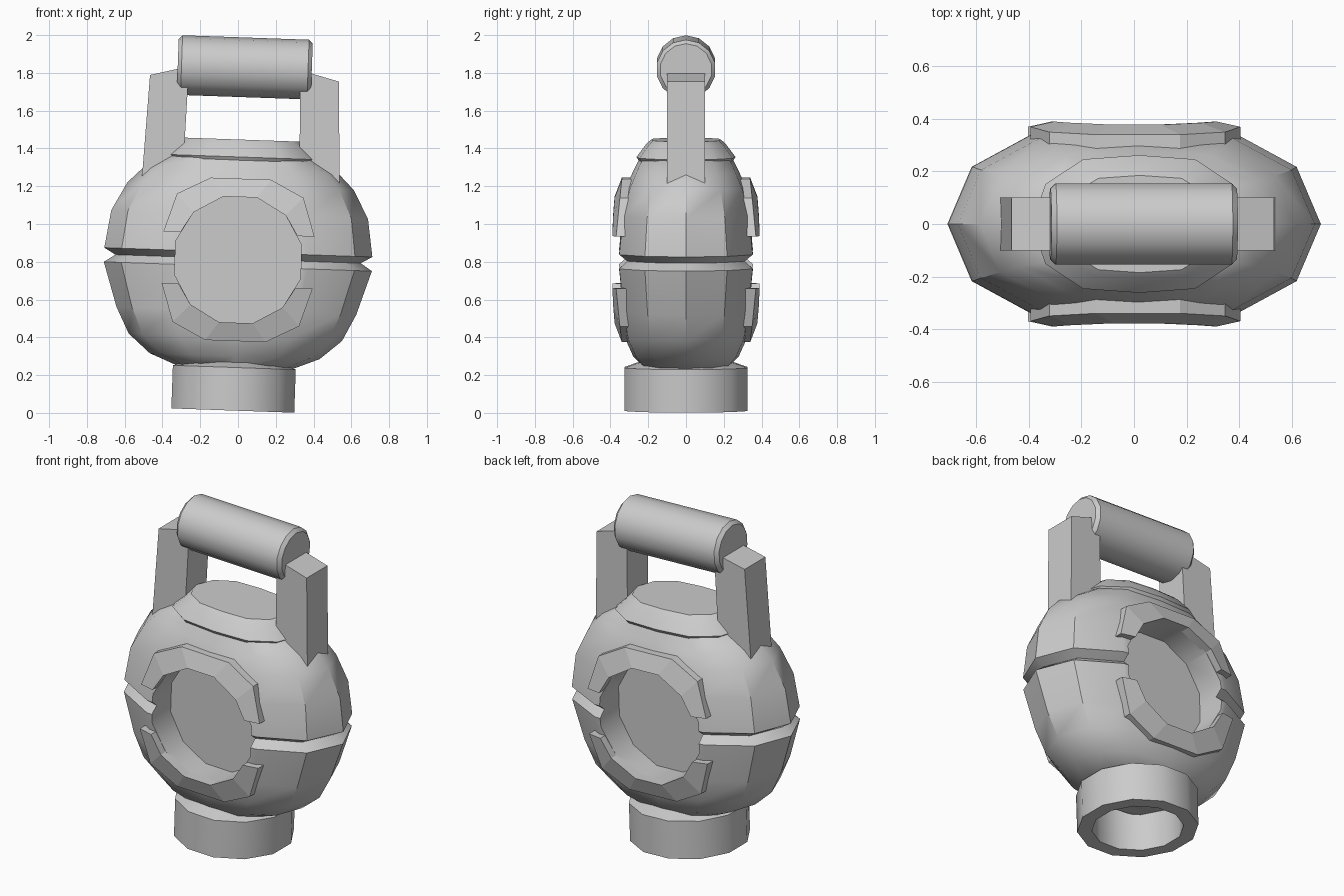
import bpy
import bmesh
from math import cos, sin, pi, radians
from mathutils import Matrix, Vector

if "Cube" in bpy.data.objects:
    bpy.data.objects.remove(bpy.data.objects["Cube"])

GREY = (0.6, 0.6, 0.6, 1)
mat = bpy.data.materials.new("plain grey")
mat.use_nodes = True
mat.diffuse_color = GREY
mat.node_tree.nodes["Principled BSDF"].inputs["Base Color"].default_value = GREY

# The whole model leans slightly to one side
PIVOT = Vector((0, 0, 0.8))
LEAN = Matrix.Translation(PIVOT) @ Matrix.Rotation(radians(2), 4, 'Y') @ Matrix.Translation(-PIVOT)
HOLE_Z, HOLE_R = 0.81, 0.345


def loft(name, rings, closed=False):
    """Skin a list of equal point rings; cap the ends or join last to first."""
    bm = bmesh.new()
    loops = [[bm.verts.new(p) for p in ring] for ring in rings]
    n = len(loops[0])
    pairs = list(zip(loops, loops[1:]))
    if closed:
        pairs.append((loops[-1], loops[0]))
    for a, b in pairs:
        for i in range(n):
            j = (i + 1) % n
            bm.faces.new((a[i], a[j], b[j], b[i]))
    if not closed:
        bm.faces.new(loops[0])
        bm.faces.new(loops[-1])
    bmesh.ops.recalc_face_normals(bm, faces=bm.faces)
    bm.transform(LEAN)
    mesh = bpy.data.meshes.new(name)
    bm.to_mesh(mesh)
    bm.free()
    mesh.materials.append(mat)
    obj = bpy.data.objects.new(name, mesh)
    bpy.context.collection.objects.link(obj)
    return obj


def activate(obj):
    bpy.ops.object.select_all(action='DESELECT')
    obj.select_set(True)
    bpy.context.view_layer.objects.active = obj


def smooth(obj, angle=35):
    activate(obj)
    bpy.ops.object.shade_smooth_by_angle(angle=radians(angle))


def circle(n, r, turn=0.0):
    return [(r * cos(2 * pi * i / n + turn), r * sin(2 * pi * i / n + turn)) for i in range(n)]


# Flattened twelve-sided plan shared by the body and the cap
quarter = [(1, 0), (0.87, 0.58), (0.52, 0.94), (0, 1)]
half = quarter + [(-x, y) for x, y in quarter[-2::-1]]
plan = half + [(x, -y) for x, y in half[-2:0:-1]]


def plan_rings(profile):
    return [[(x * a, y * b, z) for x, y in plan] for z, a, b in profile]


# Body with a V groove round the middle
body = loft("body", plan_rings([
    (0.235, 0.29, 0.22), (0.30, 0.45, 0.28), (0.40, 0.565, 0.325), (0.54, 0.635, 0.35),
    (0.775, 0.71, 0.375), (0.815, 0.65, 0.33), (0.85, 0.71, 0.375),
    (1.05, 0.68, 0.355), (1.20, 0.60, 0.315), (1.28, 0.52, 0.28), (1.36, 0.385, 0.24)]))

# Round recess cut into the front and the back
for side in (-1, 1):
    cutter = loft("recess_cutter", [
        [(x, side * y, HOLE_Z + z) for x, z in circle(12, HOLE_R, pi / 12)] for y in (0.17, 0.6)])
    cutter.hide_render = True
    cut = body.modifiers.new("recess", 'BOOLEAN')
    cut.operation = 'DIFFERENCE'
    cut.solver = 'EXACT'
    cut.object = cutter
    activate(body)
    bpy.ops.object.modifier_apply(modifier=cut.name)
    bpy.data.objects.remove(cutter)
smooth(body)

# Cap on top of the body
smooth(loft("top_cap", plan_rings([
    (1.335, 0.39, 0.25), (1.355, 0.41, 0.262), (1.425, 0.335, 0.21), (1.447, 0.305, 0.185)])))

# Curved trim plates above and below each recess: x, z, y of outer and inner edges
outer = [(0.40, 0.137, 0.37), (0.335, 0.34, 0.35), (0.16, 0.43, 0.34)]
inner = [(0.31, 0.137, 0.39), (0.244, 0.244, 0.385), (0.089, 0.333, 0.378)]
for side, face in ((-1, "front"), (1, "back")):
    for up, level in ((1, "upper"), (-1, "lower")):
        sections = []
        for o, i in zip(outer, inner):
            sections.append([(x, side * (y - d), HOLE_Z + up * z)
                             for (x, z, y), d in ((o, 0), (i, 0), (i, 0.06), (o, 0.06))])
        sections += [[(-x, y, z) for x, y, z in s] for s in reversed(sections)]
        loft(f"{face}_{level}_trim", sections)

# Handle posts
for side, name in ((1, "left"), (-1, "right")):
    outline = [(0.525, 1.20), (0.50, 1.772), (0.295, 1.825), (0.31, 1.20)]
    loft(name + "_handle_post", [[(side * x, y, z) for x, z in outline] for y in (-0.1, 0.1)])

# Handle grip with chamfered ends
grip = loft("handle_grip", [
    [(x, y, 1.83 + z) for y, z in circle(14, r, pi / 2)]
    for x, r in ((-0.355, 0.138), (-0.335, 0.158), (0.335, 0.158), (0.355, 0.138))])
smooth(grip, 30)

# Hollow base collar
collar = loft("base_collar", [
    [(x, y, z) for x, y in circle(12, r, pi / 12)]
    for z, r in ((0.012, 0.337), (0.24, 0.337), (0.268, 0.255), (0.012, 0.255))], closed=True)
smooth(collar)
